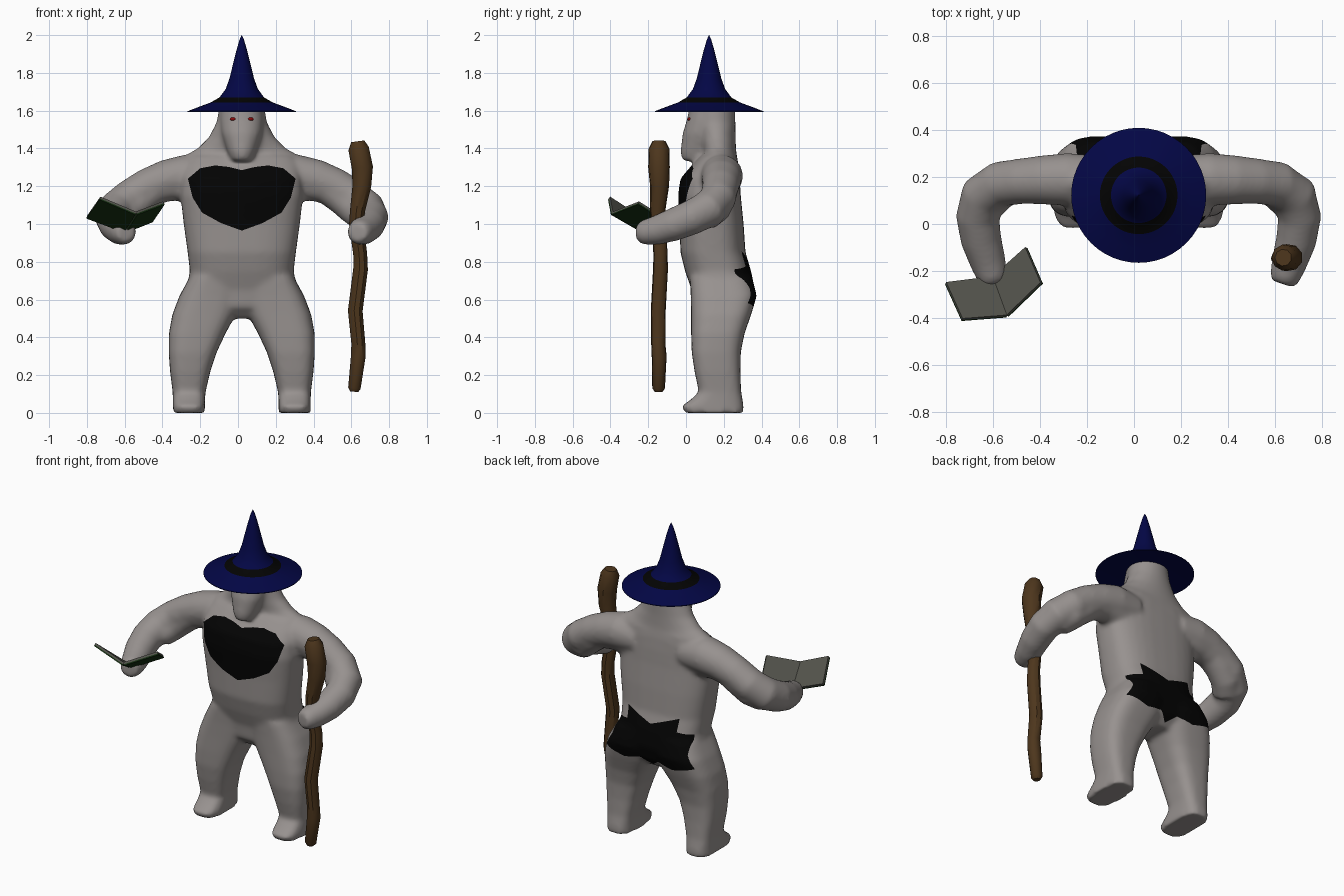
import bpy, bmesh, math
from mathutils import Vector

if "Cube" in bpy.data.objects:
    bpy.data.objects.remove(bpy.data.objects["Cube"])

CX = 0.02  # symmetry plane of the figure


def material(name, rgb):
    m = bpy.data.materials.new(name)
    m.diffuse_color = (*rgb, 1)
    m.use_nodes = True
    m.node_tree.nodes["Principled BSDF"].inputs["Base Color"].default_value = m.diffuse_color
    return m


skin = material("grey", (0.31, 0.285, 0.275))
black = material("black", (0.001, 0.001, 0.001))
blue = material("blue", (0.001, 0.002, 0.06))
brown = material("brown", (0.075, 0.037, 0.012))
green = material("green", (0.008, 0.03, 0.006))
paper = material("paper", (0.09, 0.09, 0.075))
red = material("red", (0.25, 0.003, 0.003))


def make_object(name, bm, *mats, angle=None):
    bmesh.ops.recalc_face_normals(bm, faces=bm.faces)
    me = bpy.data.meshes.new(name)
    bm.to_mesh(me)
    bm.free()
    ob = bpy.data.objects.new(name, me)
    bpy.context.collection.objects.link(ob)
    for m in mats:
        me.materials.append(m)
    bpy.ops.object.select_all(action='DESELECT')
    ob.select_set(True)
    bpy.context.view_layer.objects.active = ob
    if angle:
        bpy.ops.object.shade_smooth_by_angle(angle=math.radians(angle))
    return ob


def skin_rings(bm, rings):
    """Join rings of points with quads and close both ends."""
    vs = [[bm.verts.new(p) for p in r] for r in rings]
    n = len(vs[0])
    fs = [bm.faces.new((a[i], a[(i + 1) % n], b[(i + 1) % n], b[i]))
          for a, b in zip(vs, vs[1:]) for i in range(n)]
    fs += [bm.faces.new(vs[0][::-1]), bm.faces.new(vs[-1])]
    bmesh.ops.recalc_face_normals(bm, faces=fs)


def loft(bm, rows, side=1, power=2.0, n=32):
    """Rows of (z, x centre, half width, y front, y back)."""
    rings = []
    for z, x, hw, y0, y1 in rows:
        ring = []
        for i in range(n):
            c, s = math.cos(math.tau * i / n), math.sin(math.tau * i / n)
            px = math.copysign(abs(c) ** (2 / power), c) * hw
            py = math.copysign(abs(s) ** (2 / power), s) * (y1 - y0) / 2
            ring.append((CX + side * (x + px), (y0 + y1) / 2 + py, z))
        rings.append(ring)
    skin_rings(bm, rings)


def tube(bm, path, side=1, n=24, cx=CX):
    """Path of (x, y, z, radius)."""
    pts = [Vector((cx + side * p[0], p[1], p[2])) for p in path]
    rings = []
    for i, p in enumerate(pts):
        t = (pts[min(i + 1, len(pts) - 1)] - pts[max(i - 1, 0)]).normalized()
        ref = Vector((0, 0, 1)) if abs(t.z) < 0.8 else Vector((0, 1, 0))
        u = t.cross(ref).normalized()
        v = t.cross(u)
        rings.append([p + path[i][3] * (u * math.cos(math.tau * k / n) + v * math.sin(math.tau * k / n))
                      for k in range(n)])
    skin_rings(bm, rings)


# Body: torso, hood, face, legs and arms fused into one skin
bm = bmesh.new()
loft(bm, [(0.5, 0, 0.08, 0.1, 0.28), (0.56, 0, 0.22, 0.04, 0.345), (0.65, 0, 0.295, 0.03, 0.365),
          (0.75, 0, 0.275, -0.005, 0.345), (0.85, 0, 0.287, -0.03, 0.315), (1.0, 0, 0.308, -0.033, 0.305),
          (1.15, 0, 0.325, -0.042, 0.29), (1.24, 0, 0.32, -0.03, 0.285), (1.31, 0, 0.31, 0.03, 0.278),
          (1.36, 0, 0.28, 0.075, 0.27)], power=2.7)
loft(bm, [(1.2, 0, 0.34, 0.07, 0.285), (1.32, 0, 0.35, 0.08, 0.275), (1.365, 0, 0.3, 0.09, 0.268),
          (1.4, 0, 0.235, 0.085, 0.265), (1.46, 0, 0.175, 0.07, 0.262), (1.54, 0, 0.133, 0.05, 0.262),
          (1.635, 0, 0.118, 0.03, 0.26)])
loft(bm, [(1.333, 0, 0.056, -0.02, 0.14), (1.38, 0, 0.075, -0.03, 0.16), (1.48, 0, 0.107, -0.018, 0.18),
          (1.55, 0, 0.114, 0.004, 0.2), (1.635, 0, 0.107, 0.022, 0.22)])
leg = [(0, 0.28, 0.085, -0.005, 0.305), (0.035, 0.28, 0.085, -0.025, 0.305), (0.07, 0.28, 0.085, 0.025, 0.3),
       (0.11, 0.279, 0.087, 0.068, 0.292), (0.22, 0.273, 0.107, 0.045, 0.288), (0.32, 0.26, 0.127, 0.03, 0.29),
       (0.42, 0.236, 0.15, 0.027, 0.31), (0.52, 0.2, 0.168, 0.027, 0.345), (0.62, 0.165, 0.165, 0.025, 0.375),
       (0.72, 0.13, 0.145, 0.02, 0.35)]
arm = [(0.16, 0.19, 1.25, 0.1), (0.3, 0.19, 1.255, 0.112), (0.4, 0.188, 1.235, 0.105), (0.5, 0.182, 1.197, 0.097),
       (0.59, 0.17, 1.14, 0.097), (0.66, 0.12, 1.08, 0.1), (0.685, 0.03, 1.035, 0.093),
       (0.67, -0.07, 0.995, 0.087), (0.642, -0.16, 0.965, 0.077), (0.622, -0.225, 0.955, 0.066),
       (0.612, -0.255, 0.955, 0.05)]
under_arm = [(0.2, 0.18, 1.2, 0.09), (0.36, 0.185, 1.215, 0.092), (0.45, 0.182, 1.195, 0.09),
             (0.52, 0.175, 1.145, 0.088), (0.585, 0.155, 1.09, 0.088), (0.64, 0.1, 1.045, 0.085)]
for side in (1, -1):
    loft(bm, leg, side, power=3.1)
    tube(bm, arm, side)
    tube(bm, under_arm, side)
body = make_object("body", bm, skin, black)
mod = body.modifiers.new("fuse", 'REMESH')
mod.mode, mod.voxel_size = 'VOXEL', 0.012
sm = body.modifiers.new("soften", 'SMOOTH')
sm.factor, sm.iterations = 0.5, 12
for m in ("fuse", "soften"):
    bpy.ops.object.modifier_apply(modifier=m)


# Black chest and seat patches, cut into the skin along a mirrored outline
def inside(x, z, poly):
    hit = False
    for (x1, z1), (x2, z2) in zip(poly, poly[1:] + poly[:1]):
        if (z1 > z) != (z2 > z) and x < x1 + (z - z1) * (x2 - x1) / (z2 - z1):
            hit = not hit
    return hit


def paint(bm, half, facing):
    poly = [(CX + x, z) for x, z in half] + [(CX - x, z) for x, z in half[-2:0:-1]]
    zs = [z for _, z in half]

    def region():
        return [f for f in bm.faces if f.normal.y * facing > 0.05
                and min(zs) - 0.02 < f.calc_center_median().z < max(zs) + 0.02
                and abs(f.calc_center_median().x - CX) < 0.34
                and (f.calc_center_median().y - 0.14) * facing > 0]
    for (x1, z1), (x2, z2) in zip(poly, poly[1:] + poly[:1]):
        lo, hi = min(z1, z2) - 0.02, max(z1, z2) + 0.02
        a, b = min(x1, x2) - 0.02, max(x1, x2) + 0.02
        fs = [f for f in region() if lo < f.calc_center_median().z < hi and a < f.calc_center_median().x < b]
        geom = list({v for f in fs for v in f.verts}) + list({e for f in fs for e in f.edges}) + fs
        bmesh.ops.bisect_plane(bm, geom=geom, dist=1e-5, plane_co=(x1, 0, z1), plane_no=(z2 - z1, 0, x1 - x2))
    for f in region():
        c = f.calc_center_median()
        if inside(c.x, c.z, poly):
            f.material_index = 1


bm = bmesh.new()
bm.from_mesh(body.data)
for f in bm.faces:
    f.material_index = 0
bm.normal_update()
paint(bm, [(0, 1.285), (0.07, 1.302), (0.14, 1.31), (0.22, 1.295), (0.285, 1.24), (0.26, 1.14), (0.21, 1.06),
           (0.11, 1.005), (0, 0.965)], -1)
paint(bm, [(0, 0.79), (0.18, 0.855), (0.175, 0.775), (0.258, 0.76), (0.268, 0.66), (0.312, 0.58),
           (0.17, 0.545), (0.06, 0.565), (0, 0.52)], 1)
bm.to_mesh(body.data)
bm.free()
bpy.ops.object.shade_smooth_by_angle(angle=math.radians(60))

# Eyes
for side, name in ((-1, "eye_left"), (1, "eye_right")):
    bm = bmesh.new()
    bmesh.ops.create_uvsphere(bm, u_segments=16, v_segments=8, radius=1)
    bmesh.ops.scale(bm, vec=(0.019, 0.014, 0.01), verts=bm.verts)
    bmesh.ops.translate(bm, vec=(CX + side * 0.044, 0.022, 1.555), verts=bm.verts)
    make_object(name, bm, red, angle=60)

# Pointed hat with a black band
bm = bmesh.new()
profile = [(0.1, 1.603), (0.287, 1.593), (0.287, 1.597), (0.225, 1.621), (0.165, 1.643), (0.118, 1.67),
           (0.085, 1.715), (0.065, 1.77), (0.048, 1.84), (0.028, 1.92), (0.012, 1.975), (0.001, 2.0)]
skin_rings(bm, [[(CX + r * math.cos(math.tau * i / 48), 0.122 + r * math.sin(math.tau * i / 48), z)
                 for i in range(48)] for r, z in profile])
for f in bm.faces:
    if 1.643 < f.calc_center_median().z < 1.67:
        f.material_index = 1
make_object("hat", bm, blue, black, angle=50)

# Gnarled staff
bm = bmesh.new()
tube(bm, [(0.615, -0.145, 0.112, 0.022), (0.617, -0.145, 0.13, 0.034), (0.638, -0.142, 0.3, 0.04),
          (0.638, -0.147, 0.37, 0.038), (0.622, -0.147, 0.54, 0.04), (0.65, -0.135, 0.76, 0.04),
          (0.648, -0.135, 0.84, 0.038), (0.627, -0.145, 1.0, 0.039), (0.634, -0.15, 1.07, 0.041),
          (0.657, -0.14, 1.2, 0.051), (0.66, -0.143, 1.3, 0.058), (0.64, -0.143, 1.4, 0.056),
          (0.635, -0.143, 1.438, 0.036)], n=9, cx=0)
make_object("staff", bm, brown, angle=40)

# Open book: two leaves meeting at the spine, each a cover under a page block
spine = [Vector((-0.6, -0.225, 0.965)), Vector((-0.54, -0.39, 1.06))]
leaves = {"left": [Vector((-0.8, -0.25, 1.04)), Vector((-0.73, -0.405, 1.14))],
          "right": [Vector((-0.46, -0.1, 1.02)), Vector((-0.395, -0.25, 1.115))]}
for side, outer in leaves.items():
    quad = [spine[0], spine[1], outer[1], outer[0]]
    up = (quad[1] - quad[0]).cross(quad[3] - quad[0]).normalized()
    up *= math.copysign(1, up.z)
    for part, lo, hi, mat in (("cover", -0.014, -0.006, green), ("pages", -0.006, 0.006, paper)):
        bm = bmesh.new()
        skin_rings(bm, [[p + up * d for p in quad] for d in (lo, hi)])
        make_object(f"book_{part}_{side}", bm, mat)
